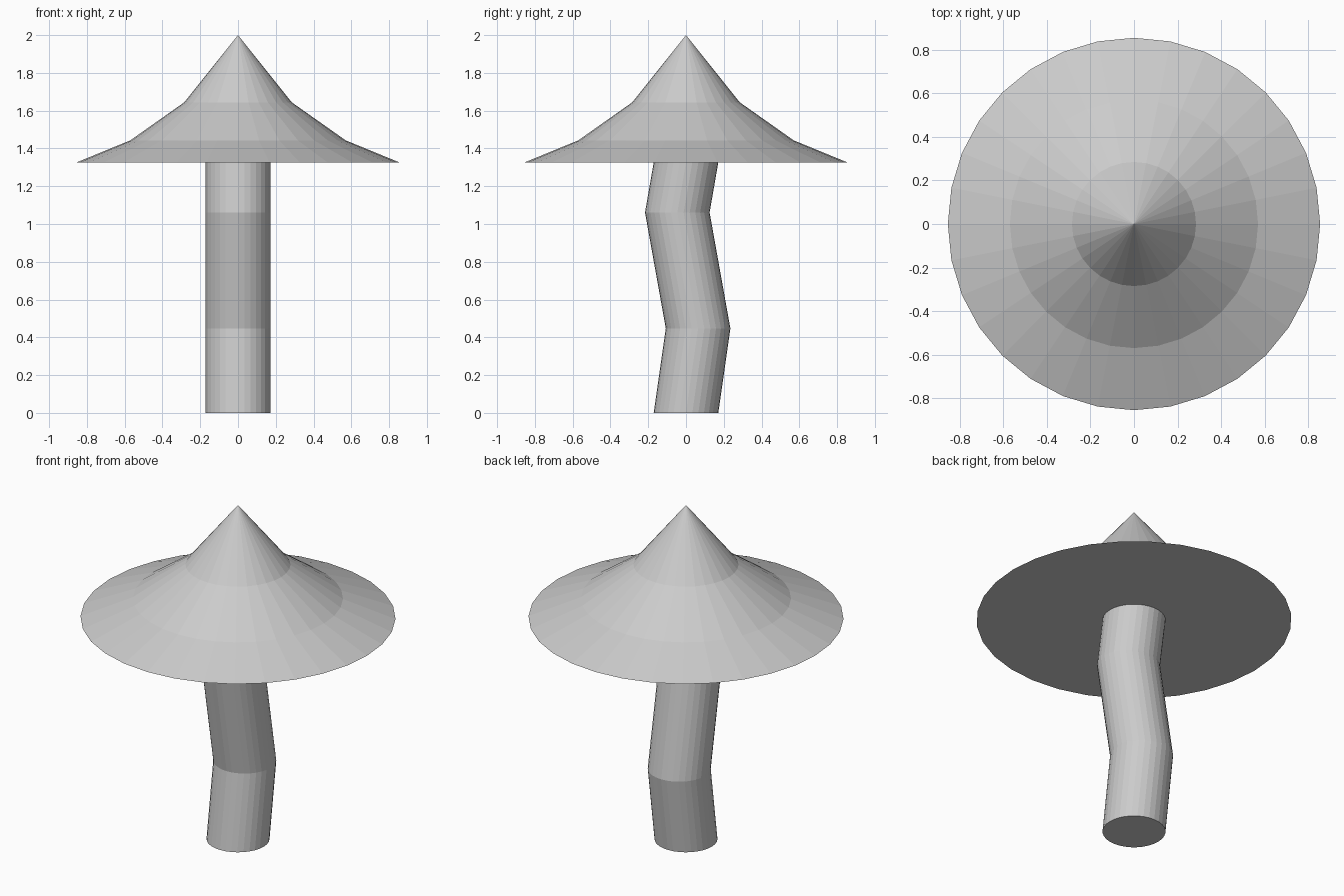
import bpy, bmesh, math

if "Cube" in bpy.data.objects:
    bpy.data.objects.remove(bpy.data.objects["Cube"])

SIDES = 32


def stacked_rings(name, rings, tip=None):
    """Closed solid from horizontal rings (radius, y offset, z), optionally ending in a point."""
    bm = bmesh.new()
    loops = []
    for r, y, z in rings:
        loops.append([bm.verts.new((r * math.cos(a), y + r * math.sin(a), z))
                      for a in (2 * math.pi * i / SIDES for i in range(SIDES))])
    for low, high in zip(loops, loops[1:]):
        for i in range(SIDES):
            j = (i + 1) % SIDES
            bm.faces.new((low[i], low[j], high[j], high[i]))
    bm.faces.new(loops[0][::-1])
    if tip is None:
        bm.faces.new(loops[-1])
    else:
        apex = bm.verts.new((0, 0, tip))
        for i in range(SIDES):
            bm.faces.new((loops[-1][i], loops[-1][(i + 1) % SIDES], apex))
    bmesh.ops.recalc_face_normals(bm, faces=bm.faces)
    mesh = bpy.data.meshes.new(name)
    bm.to_mesh(mesh)
    bm.free()
    obj = bpy.data.objects.new(name, mesh)
    bpy.context.collection.objects.link(obj)
    return obj


# Crooked stem, leaning back and then forward
STEM_R = 0.171
stacked_rings("stem", [(STEM_R, y, z) for y, z in
                       ((0, 0), (0.064, 0.447), (-0.046, 1.061), (0, 1.326))])

# Flared, pointed cap with a flat underside
stacked_rings("cap", [(0.855, 0, 1.326), (0.57, 0, 1.443), (0.285, 0, 1.644)], tip=2.0)
